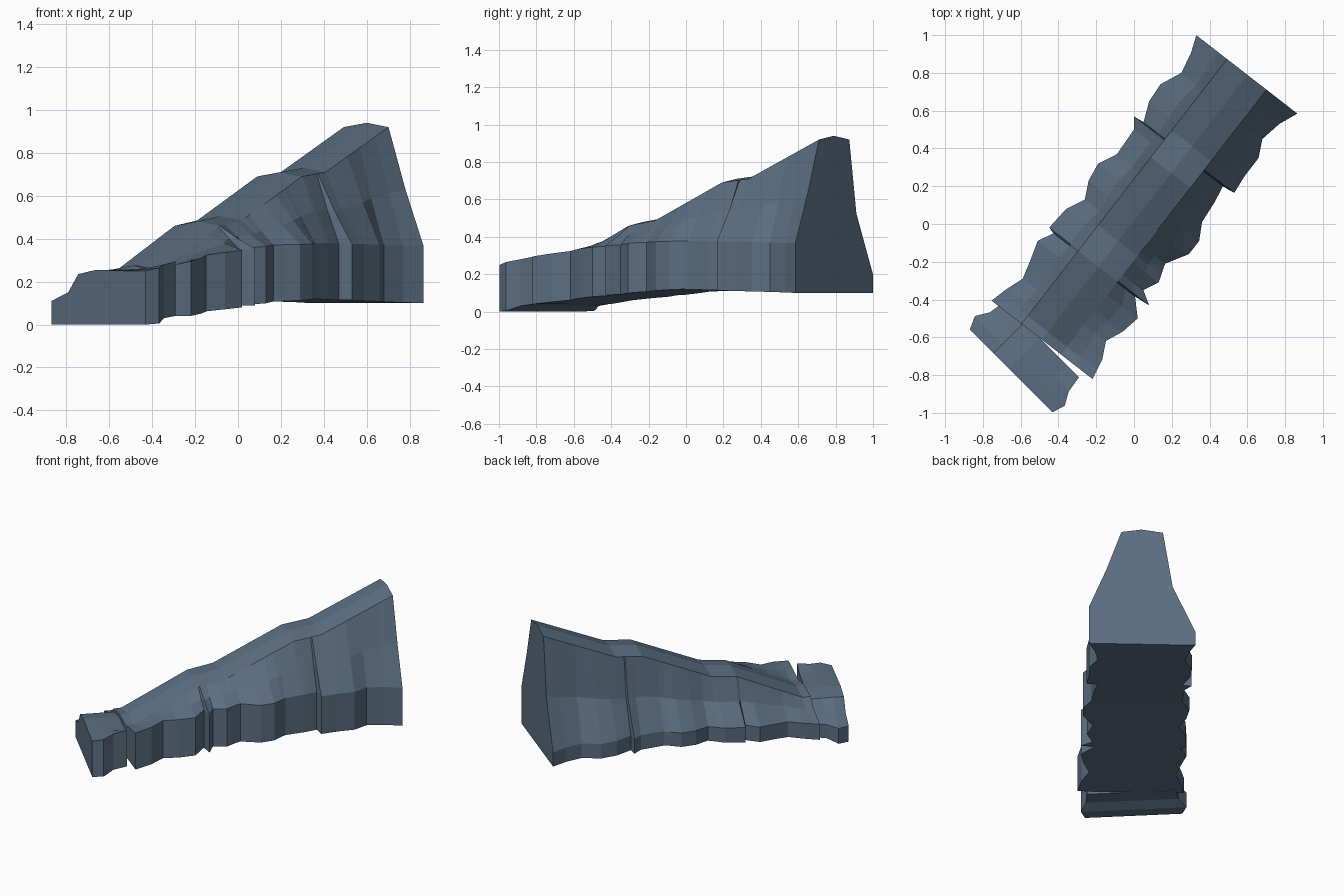
import bpy, bmesh
from mathutils import Vector

cube = bpy.data.objects.get("Cube")
if cube:
    bpy.data.objects.remove(cube, do_unlink=True)

# Single slate colour
slate = bpy.data.materials.new("slate_rock")
slate.use_nodes = True
colour = (0.105, 0.155, 0.22, 1)
slate.diffuse_color = colour
slate.node_tree.nodes["Principled BSDF"].inputs["Base Color"].default_value = colour


def at(curve, t):
    """Piecewise linear lookup in a list of (position, value) pairs."""
    if t <= curve[0][0]:
        return curve[0][1]
    for (a, x), (b, y) in zip(curve, curve[1:]):
        if t <= b:
            return x + (y - x) * (t - a) / (b - a)
    return curve[-1][1]


def loft(name, sections, along):
    """Skin closed cross-sections; along is the length direction on the ground."""
    across = Vector((along.y, -along.x, 0))
    bm = bmesh.new()
    rings = [[bm.verts.new(along * u + across * v + Vector((0, 0, z)))
              for u, v, z in ring] for ring in sections]
    for a, b in zip(rings, rings[1:]):
        for i in range(len(a)):
            j = (i + 1) % len(a)
            bm.faces.new((a[i], a[j], b[j], b[i]))
    bm.faces.new(rings[0])
    bm.faces.new(rings[-1])
    bmesh.ops.recalc_face_normals(bm, faces=bm.faces)
    mesh = bpy.data.meshes.new(name)
    bm.to_mesh(mesh)
    bm.free()
    mesh.materials.append(slate)
    obj = bpy.data.objects.new(name, mesh)
    bpy.context.collection.objects.link(obj)
    return obj


# Ragged outlines of the long sides: (length, distance from the axis)
left_edge = [(-.79, .349), (-.69, .323), (-.59, .288), (-.49, .315), (-.384, .348),
             (-.3, .307), (-.29, .343), (-.157, .333), (-.057, .285), (.035, .331),
             (.136, .346), (.237, .298), (.395, .307), (.45, .349), (.457, .291),
             (.563, .335), (.67, .343), (.785, .293), (.895, .315), (.992, .352)]
right_edge = [(-.783, .329), (-.67, .307), (-.58, .262), (-.487, .302), (-.383, .322),
              (-.3, .24), (-.291, .327), (-.246, .254), (-.165, .293), (-.065, .259),
              (.051, .327), (.14, .328), (.23, .278), (.358, .266), (.446, .249),
              (.455, .318), (.567, .307), (.68, .307), (.772, .261), (.89, .283),
              (.992, .325)]

# Height profiles along the length
ridge = [(-.73, .255), (-.294, .46), (-.122, .485), (.334, .69), (.514, .71), (.992, .92)]
base = [(-.783, .04), (-.5, .07), (-.1, .105), (.2, .12), (.99, .10)]
right_wall = [(-.783, .295), (-.5, .335), (-.1, .37), (.3, .38), (.99, .365)]
left_wall = [(-.783, .15), (-.2, .2), (.3, .22), (.99, .2)]

# Main ramp: one section wherever an outline or profile changes
stations = sorted({u for curve in (left_edge, right_edge, ridge, base)
                   for u, _ in curve if u >= -.783})
sections = []
for u in stations:
    left, right = -at(left_edge, u), at(right_edge, u)
    top, low = at(ridge, u), at(base, u)
    lw, rw = at(left_wall, u), at(right_wall, u)
    rl, rr = -.146, .118
    sections.append([
        (u, left, low), (u, left, lw),
        (u, rl + .3 * (left - rl), lw + .45 * (top - lw)),
        (u, rl, top), (u, -.01, top + .02), (u, rr, top),
        (u, rr + .48 * (right - rr), rw + .48 * (top - rw)),
        (u, right, rw), (u, right, low)])
loft("rock_ramp", sections, Vector((.613, .79, 0)))

# Low front block, turned slightly and split from the ramp by a wedge gap:
# (length, left edge, right edge, base height, rise of the right side)
front = []
for p, left, right, low, rise in ((-1.01, -.219, .40, 0, 0), (-.94, -.251, .421, .005, .015),
                                  (-.87, -.209, .382, .03, .03), (-.78, -.195, .368, .04, .045)):
    front.append([
        (p, left, low), (p, left, .11 + low / 2), (p, left + .11, .15 + low / 2),
        (p, -.043, .235), (p, .076, .255), (p, .28, .25 + rise / 3),
        (p, right, .25 + rise), (p, right, low)])
loft("front_block", front, Vector((.7071, .7071, 0)))
